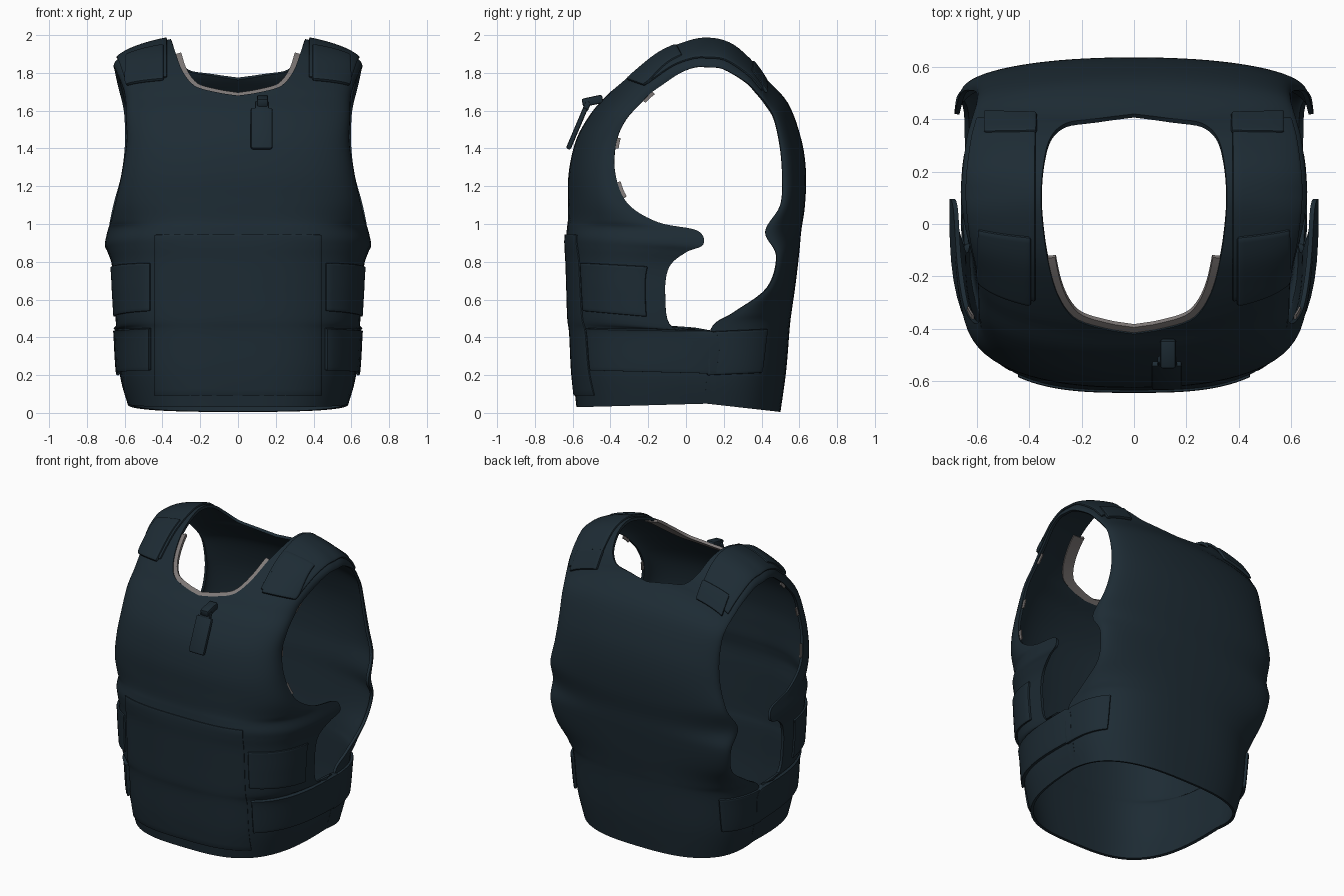
import bpy, bmesh, math
from mathutils import Vector, Matrix

if "Cube" in bpy.data.objects:
    bpy.data.objects.remove(bpy.data.objects["Cube"])

def material(name, rgb):
    m = bpy.data.materials.new(name)
    m.diffuse_color = (*rgb, 1)
    m.use_nodes = True
    m.node_tree.nodes["Principled BSDF"].inputs["Base Color"].default_value = m.diffuse_color
    return m

NAVY = material("dark navy fabric", (0.0125, 0.0245, 0.0345))
GREY = material("grey lining", (0.21, 0.19, 0.185))

# Cross-sections: centre y, centre z, edge y, edge z, edge x, neck half-width
FRONT = [
    (-.58, .03, .15, .05, .585, 0), (-.60, .22, .16, .20, .625, 0),
    (-.61, .42, .16, .42, .64, 0), (-.62, .50, -.07, .45, .645, 0),
    (-.625, .65, -.11, .62, .655, 0), (-.63, .80, -.09, .77, .665, 0),
    (-.635, .88, .00, .85, .69, 0), (-.635, .93, .09, .89, .705, 0),
    (-.63, .98, .06, .965, .69, 0), (-.625, 1.03, -.15, 1.01, .675, 0),
    (-.625, 1.13, -.31, 1.11, .65, 0), (-.62, 1.28, -.375, 1.27, .615, 0),
    (-.58, 1.45, -.37, 1.43, .59, 0), (-.50, 1.59, -.32, 1.55, .593, 0),
    (-.42, 1.68, -.24, 1.64, .595, 0), (-.37, 1.735, -.19, 1.69, .60, .23),
    (-.28, 1.82, -.12, 1.74, .615, .295), (-.15, 1.92, -.03, 1.80, .64, .33),
    (.0, 1.985, .05, 1.83, .655, .35), (.12, 2.01, .12, 1.83, .66, .355)]
BACK = [
    (.24, 1.975, .20, 1.82, .655, .345), (.33, 1.90, .32, 1.75, .64, .32),
    (.385, 1.83, .38, 1.69, .625, .26), (.42, 1.775, .43, 1.63, .61, 0),
    (.54, 1.64, .47, 1.55, .60, 0), (.61, 1.45, .50, 1.40, .60, 0),
    (.635, 1.28, .51, 1.25, .62, 0), (.63, 1.10, .50, 1.10, .66, 0),
    (.61, .96, .42, .96, .685, 0), (.60, .85, .48, .83, .675, 0),
    (.58, .68, .43, .66, .65, 0), (.56, .54, .25, .53, .645, 0),
    (.55, .46, .13, .44, .64, 0), (.53, .22, .11, .20, .625, 0),
    (.50, .005, .10, .05, .585, 0)]
ROWS = [(*r[:5], r[5] ** 2) for r in FRONT + BACK]   # squared: rounded neckline
LAST = len(ROWS) - 1

def section(s):
    """Smoothly blended cross-section at position s along the body."""
    i = min(int(s), LAST - 1)
    t = s - i
    a, b, c, d = (ROWS[min(max(i + k, 0), LAST)] for k in (-1, 0, 1, 2))
    out = [.5 * (2*q + (r - p)*t + (2*p - 5*q + 4*r - w)*t*t
                 + (3*q - p - 3*r + w)*t**3) for p, q, r, w in zip(a, b, c, d)]
    out[5] = math.sqrt(max(0, out[5])) if b[5] + c[5] > 0 else 0
    return out

def power(sec):
    return 1.9 + (1.65 if sec[0] < 0 else 2.1) * abs(sec[2] - sec[0])

def angle_at(sec, x):
    return math.asin(min(1, max(0, x) / sec[4]) ** (power(sec) / 2))

def point(sec, a):
    e = 2 / power(sec)
    drop = 1 - max(0, math.cos(a)) ** e
    return Vector((sec[4] * max(0, math.sin(a)) ** e,
                   sec[0] + (sec[2] - sec[0]) * drop,
                   sec[1] + (sec[3] - sec[1]) * drop))

def finish(ob, mat):
    """Apply the modifiers, colour and shade the part."""
    ob.data.materials.append(mat)
    dg = bpy.context.evaluated_depsgraph_get()
    mesh = bpy.data.meshes.new_from_object(ob.evaluated_get(dg))
    ob.modifiers.clear()
    ob.data = mesh
    bpy.ops.object.select_all(action='DESELECT')
    ob.select_set(True)
    bpy.context.view_layer.objects.active = ob
    bpy.ops.object.shade_smooth_by_angle(angle=math.radians(40))

def sheet(name, grid, thick, offset, bevel=0, mat=NAVY):
    """Mirrored, thickened sheet from a grid of points."""
    n = len(grid[0])
    faces = [(r*n + c, r*n + c + 1, (r+1)*n + c + 1, (r+1)*n + c)
             for r in range(len(grid) - 1) for c in range(n - 1)]
    mesh = bpy.data.meshes.new(name)
    mesh.from_pydata([p for row in grid for p in row], [], faces)
    ob = bpy.data.objects.new(name, mesh)
    bpy.context.collection.objects.link(ob)
    ob.modifiers.new("mirror", 'MIRROR').merge_threshold = .001
    sol = ob.modifiers.new("thickness", 'SOLIDIFY')
    sol.thickness, sol.offset = thick, offset
    if bevel:
        bev = ob.modifiers.new("bevel", 'BEVEL')
        bev.width, bev.segments = bevel, 2
        bev.limit_method, bev.angle_limit = 'ANGLE', math.radians(50)
    finish(ob, mat)

def patch(name, s0, s1, x0, x1, thick, rows=14, cols=10, bevel=.008, reach=1):
    """Raised panel following the body; x1=None runs round towards the side edge."""
    grid = []
    for r in range(rows + 1):
        sec = section(s0 + (s1 - s0) * r / rows)
        a0 = angle_at(sec, x0)
        a1 = math.pi / 2 * reach if x1 is None else angle_at(sec, min(x1, sec[4] * .965))
        grid.append([point(sec, a0 + (a1 - a0) * c / cols) for c in range(cols + 1)])
    sheet(name, grid, thick, 1, bevel)

# Vest shell, front to back in one sheet, with the grey lining of the front neckline
SUB, COLS = 6, 18
neck_centre = Vector((0, -.1, 2.0))
inner = Vector((0, .004, -.005))
shell, lining = [], []
for r in range(LAST * SUB + 1):
    s = r / SUB
    sec = section(s)
    a0 = angle_at(sec, sec[5])
    shell.append([point(sec, a0 + (math.pi/2 - a0) * c / COLS) for c in range(COLS + 1)])
    if 14 <= s <= 17:
        p = shell[-1][0]
        wide = point(sec, angle_at(sec, sec[5] + .06))
        lining.append([p + (neck_centre - p).normalized() * .03 + inner,
                       p + inner, wide + inner])
sheet("vest_shell", shell, .018, -1)
sheet("neck_lining", lining, .018, -1, mat=GREY)

# Short grey lining pieces showing at the armhole edge
arm_centre = Vector((0, .1, 1.4))
for i, (s0, s1) in enumerate(((10.2, 10.7), (11.8, 12.2), (14.2, 15.2))):
    strip = []
    for k in range(5):
        p = point(section(s0 + (s1 - s0) * k / 4), math.pi / 2)
        hole = arm_centre - p
        hole.x = 0
        strip.append([p - Vector((.006, 0, 0)), p + hole.normalized() * .018 - Vector((.006, 0, 0))])
    sheet("armhole_lining_%d" % (i + 1), strip, .008, -1, mat=GREY)

# Front plate cover, waist straps and shoulder pads
patch("front_plate_cover", .4, 7.3, 0, .44, .009, rows=41, cols=16, bevel=.003)
patch("lower_side_strap", 1.05, 2.3, .46, None, .02)
patch("upper_side_strap", 3.35, 5.0, .46, None, .016, reach=.93)
patch("lower_back_strap", 32.05, 33.0, .54, None, .02)
patch("shoulder_pad", 15.6, 22.4, .375, .65, .014, rows=30)
patch("shoulder_front_flap", 15.4, 17.6, .39, .59, .024, bevel=.012)
patch("shoulder_back_flap", 21.2, 22.9, .37, .57, .022, bevel=.012)

def block(name, size, loc, tilt=0, bevel=.012):
    bm = bmesh.new()
    bmesh.ops.create_cube(bm, size=1)
    bm.transform(Matrix.Diagonal((*size, 1)))
    bmesh.ops.bevel(bm, geom=bm.edges[:], offset=bevel, segments=2,
                    profile=.5, affect='EDGES')
    bm.transform(Matrix.Translation(loc) @ Matrix.Rotation(math.radians(tilt), 4, 'X'))
    mesh = bpy.data.meshes.new(name)
    bm.to_mesh(mesh)
    bm.free()
    ob = bpy.data.objects.new(name, mesh)
    bpy.context.collection.objects.link(ob)
    finish(ob, NAVY)

# Small hanging device with its clip on the chest
block("chest_device", (.115, .026, .235), (.125, -.578, 1.505), -23, .01)
block("device_neck", (.075, .03, .05), (.127, -.525, 1.625), -23, .008)
block("device_clip", (.06, .11, .045), (.13, -.495, 1.652), 12, .01)
